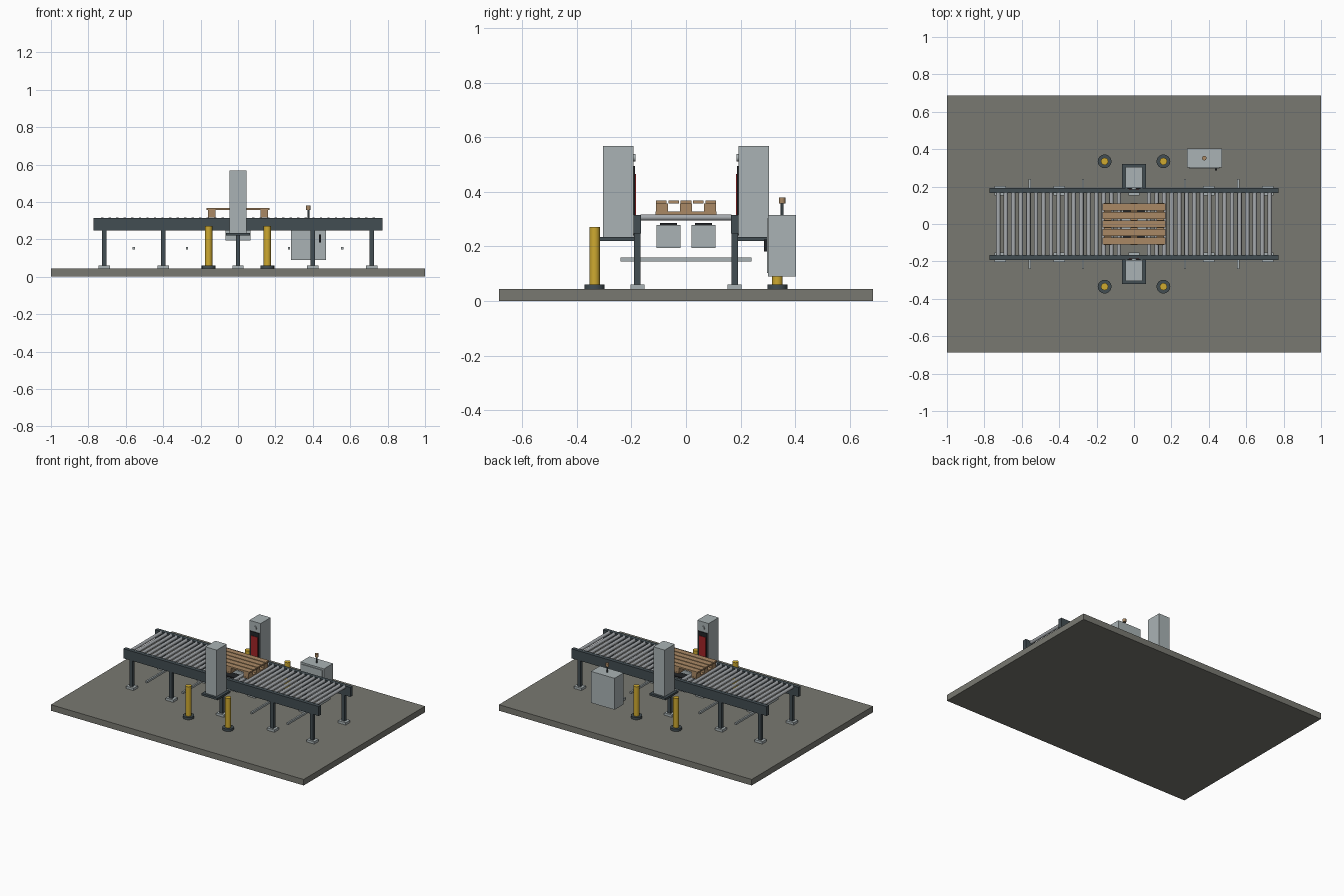
import bpy, bmesh, math
from mathutils import Matrix

if "Cube" in bpy.data.objects:
    bpy.data.objects.remove(bpy.data.objects["Cube"])


def mat(name, r, g, b):
    m = bpy.data.materials.new(name)
    m.diffuse_color = (r, g, b, 1)
    m.use_nodes = True
    m.node_tree.nodes["Principled BSDF"].inputs["Base Color"].default_value = m.diffuse_color
    return m


FLOOR = mat("concrete", .19, .19, .165)
FRAME = mat("dark_steel", .055, .075, .085)
STEEL = mat("roller_steel", .38, .40, .42)
PANEL = mat("light_grey_panel", .40, .45, .46)
BLACK = mat("black", .015, .017, .02)
RED = mat("red", .36, .018, .02)
YELLOW = mat("safety_yellow", .62, .40, .03)
WOOD = mat("wood", .40, .25, .13)


def finish(name, bm, material):
    me = bpy.data.meshes.new(name)
    bm.to_mesh(me)
    bm.free()
    me.materials.append(material)
    ob = bpy.data.objects.new(name, me)
    bpy.context.collection.objects.link(ob)
    return ob


def box(name, material, x0, x1, y0, y1, z0, z1):
    """Box from its extents."""
    bm = bmesh.new()
    m = Matrix.Translation(((x0 + x1) / 2, (y0 + y1) / 2, (z0 + z1) / 2))
    m = m @ Matrix.Diagonal((x1 - x0, y1 - y0, z1 - z0, 1))
    bmesh.ops.create_cube(bm, size=1, matrix=m)
    return finish(name, bm, material)


def box_side(name, material, s, x0, x1, y0, y1, z0, z1):
    """Box mirrored to the side s of y = 0."""
    a, b = sorted((s * y0, s * y1))
    return box(name, material, x0, x1, a, b, z0, z1)


def cyl(name, material, center, r, length, axis="Z", n=16):
    bm = bmesh.new()
    rot = Matrix.Rotation(math.pi / 2, 4, "X") if axis == "Y" else Matrix()
    bmesh.ops.create_cone(bm, cap_ends=True, segments=n, radius1=r, radius2=r,
                          depth=length, matrix=Matrix.Translation(center) @ rot)
    ob = finish(name, bm, material)
    for p in ob.data.polygons:
        p.use_smooth = len(p.vertices) == 4
    ob.data.set_sharp_from_angle(angle=math.radians(40))
    return ob


# Floor slab
G = .043
box("floor_slab", FLOOR, -1, 1, -.686, .686, 0, G)

# Conveyor rails, legs, feet, scanner towers
for s, side in ((-1, "front"), (1, "back")):
    box_side(side + "_rail", FRAME, s, -.773, .773, .165, .192, .247, .315)
    for x in (-.715, -.4, 0, .4, .715):
        box_side(side + "_leg", FRAME, s, x - .012, x + .012, .167, .19, G, .25)
        box_side(side + "_foot", PANEL, s, x - .03, x + .03, .153, .203, G, .06)

    box_side(side + "_tower_bracket", FRAME, s, -.065, .065, .18, .322, .22, .235)
    box_side(side + "_tower", PANEL, s, -.045, .045, .192, .305, .235, .567)
    box_side(side + "_tower_window", BLACK, s, -.036, .036, .187, .192, .24, .495)
    box_side(side + "_tower_red_panel", RED, s, -.026, .026, .184, .187, .28, .465)
    cyl(side + "_tower_lens", PANEL, (0, s * .189, .525), .014, .007, "Y")

    # Detector box under the conveyor with a dark top plate
    box_side(side + "_detector", PANEL, s, -.068, .068, .02, .108, .194, .278)
    box_side(side + "_detector_cap", BLACK, s, -.06, .06, .033, .095, .278, .286)

    # Bollards
    for x in (-.157, .157):
        cyl(side + "_bollard_base", FRAME, (x, s * .335, .0515), .037, .017)
        cyl(side + "_bollard", YELLOW, (x, s * .335, .165), .0195, .212)

# Rollers, leaving a gap above the detectors
for i in range(37):
    x = -.726 + i * 1.452 / 36
    if abs(x) > .07:
        cyl("roller", STEEL, (x, 0, .306), .0115, .332, "Y", 12)

# Cross ties between the legs
for x in (-.558, -.272, .272, .558):
    box("cross_tie", PANEL, x - .006, x + .006, -.24, .24, .145, .16)

# Pallet
for i in range(5):
    y = (i - 2) * .0455
    box("pallet_deck_board", WOOD, -.168, .168, y - .0195, y + .0195, .357, .368)
for x in (-.14, 0, .14):
    box("pallet_bottom_board", WOOD, x - .02, x + .02, -.112, .112, .317, .327)
    for y in (-.088, 0, .088):
        box("pallet_block", WOOD, x - .02, x + .02, y - .022, y + .022, .327, .357)

# Control cabinet with door, handle and beacon
box("cabinet", PANEL, .283, .47, .301, .403, .09, .315)
box("cabinet_door", PANEL, .295, .458, .296, .301, .102, .303)
box("cabinet_handle", BLACK, .433, .443, .286, .296, .182, .225)
cyl("beacon_stem", FRAME, (.376, .352, .337), .005, .045)
cyl("beacon_lamp", WOOD, (.376, .352, .369), .012, .022)
